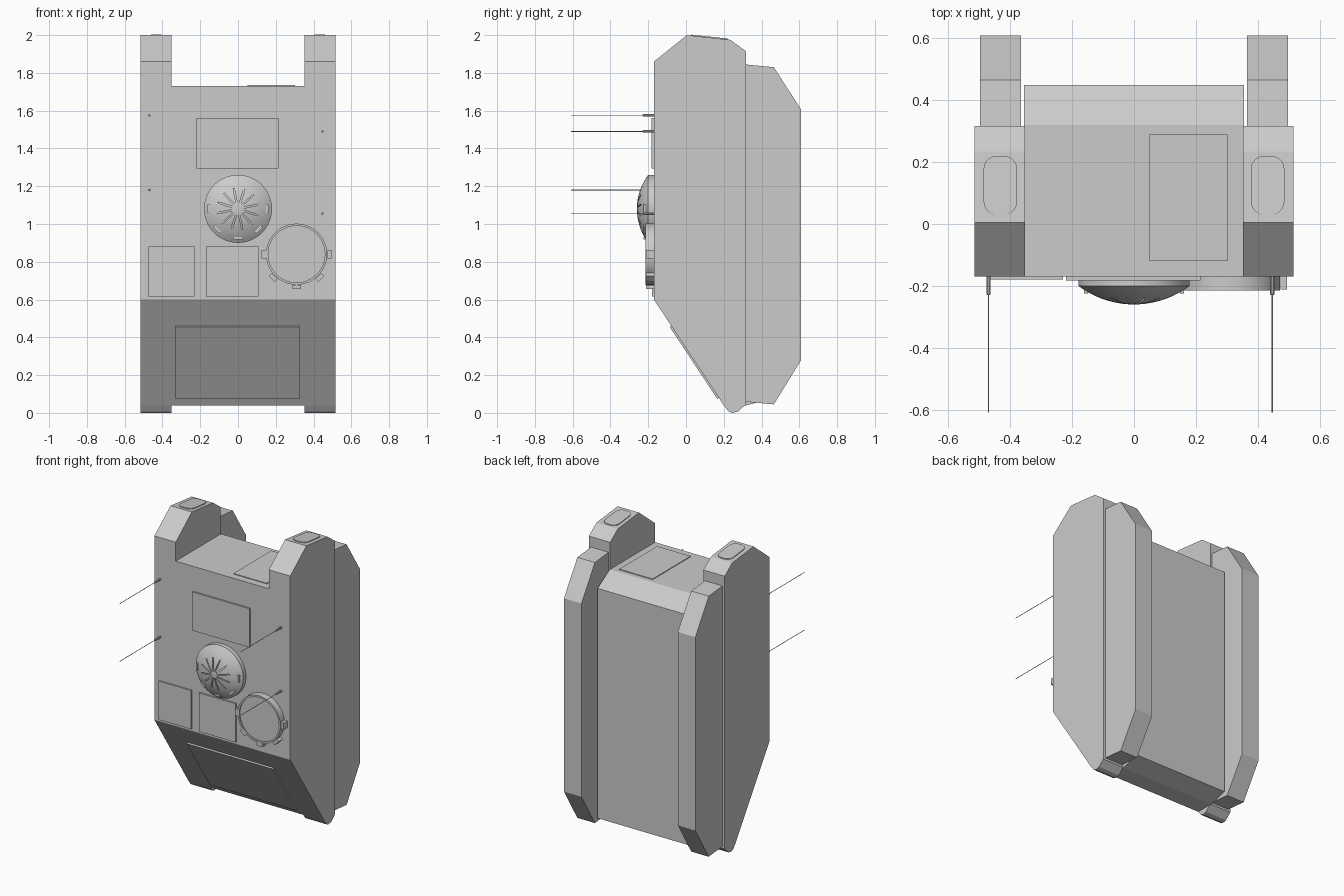
import bpy, bmesh
from math import sin, cos, pi, atan2, sqrt
from mathutils import Matrix, Vector

if "Cube" in bpy.data.objects:
    bpy.data.objects.remove(bpy.data.objects["Cube"])


def finish(name, bm, smooth=False):
    bmesh.ops.recalc_face_normals(bm, faces=bm.faces[:])
    me = bpy.data.meshes.new(name)
    bm.to_mesh(me)
    bm.free()
    ob = bpy.data.objects.new(name, me)
    bpy.context.collection.objects.link(ob)
    if smooth:
        bpy.ops.object.select_all(action='DESELECT')
        ob.select_set(True)
        bpy.context.view_layer.objects.active = ob
        bpy.ops.object.shade_smooth_by_angle(angle=0.6)
    return ob


def prism(name, pts, vec):
    """Extrude a closed polygon of 3D points along vec."""
    bm = bmesh.new()
    f = bm.faces.new([bm.verts.new(p) for p in pts])
    new = bmesh.ops.extrude_face_region(bm, geom=[f])['geom']
    bmesh.ops.translate(bm, vec=vec, verts=[v for v in new if isinstance(v, bmesh.types.BMVert)])
    # keep the starting cap so the solid is closed
    if not all(e.is_manifold for e in bm.edges):
        bmesh.ops.holes_fill(bm, edges=bm.edges[:], sides=0)
    return finish(name, bm)


def side_profile(name, yz, x0, x1):
    return prism(name, [(x0, y, z) for y, z in yz], (x1 - x0, 0, 0))


def add_box(bm, size, mat):
    bmesh.ops.create_cube(bm, size=1, matrix=mat @ Matrix.Diagonal((*size, 1)))


def box(name, x0, x1, y0, y1, z0, z1):
    bm = bmesh.new()
    add_box(bm, (x1 - x0, y1 - y0, z1 - z0),
            Matrix.Translation(((x0 + x1) / 2, (y0 + y1) / 2, (z0 + z1) / 2)))
    return finish(name, bm)


def lathe(name, cx, cz, profile, n=48):
    """Spin (radius, y) points around a front-facing axis; zero radius ends close it."""
    bm = bmesh.new()
    vs = [bm.verts.new((cx + r, y, cz)) for r, y in profile]
    es = [bm.edges.new(p) for p in zip(vs, vs[1:])]
    bmesh.ops.spin(bm, geom=vs + es, cent=(cx, 0, cz), axis=(0, 1, 0), angle=2 * pi, steps=n)
    bmesh.ops.remove_doubles(bm, verts=bm.verts[:], dist=1e-5)
    return finish(name, bm, True)


def radial(cx, cz, a, r, y):
    """Frame whose local x points outwards at angle a around a front-facing axis."""
    return Matrix.Translation((cx, y, cz)) @ Matrix.Rotation(-a, 4, 'Y') @ Matrix.Translation((r, 0, 0))


def clips(name, cx, cz, r, y0, y1, size):
    bm = bmesh.new()
    for k in range(5):
        add_box(bm, (size[0], y1 - y0, size[1]), radial(cx, cz, -k * pi / 4, r, (y0 + y1) / 2))
    finish(name, bm)


# Central body
side_profile("centre_body", [(-0.17, 0.6), (-0.17, 1.73), (0.32, 1.73), (0.45, 1.65), (0.45, 0.075),
                             (0.32, 0.04), (0.2, 0.04)], -0.355, 0.355)

# Side towers, rear rails and rounded top caps
tower = [(-0.17, 0.6), (-0.17, 1.86), (0.005, 2.0), (0.235, 1.975), (0.317, 1.915),
         (0.317, 0.045), (0.275, 0.007), (0.245, 0.0), (0.225, 0.008), (0.2, 0.04)]
rail = [(0.31, 1.845), (0.465, 1.83), (0.61, 1.605), (0.61, 0.28), (0.465, 0.045), (0.31, 0.06)]
tilt = atan2(-0.025, 0.23)
for s, side in ((-1, "left"), (1, "right")):
    side_profile(side + "_tower", tower, s * 0.353, s * 0.515)
    side_profile(side + "_rear_rail", rail, s * 0.365, s * 0.498)
    pts = []
    for qx, qy, a0 in ((1, 1, 0), (-1, 1, 1), (-1, -1, 2), (1, -1, 3)):
        for i in range(6):
            a = (a0 + i / 5) * pi / 2
            y = 0.125 + qy * 0.053 + 0.042 * sin(a)
            pts.append((s * 0.432 + qx * 0.012 + 0.042 * cos(a), y, 2.0 + (y - 0.005) * tilt - 0.012))
    prism(side + "_top_cap", pts, (0, 0, 0.017))

# Flat panels on the front and the top hatch
box("upper_panel", -0.22, 0.215, -0.182, -0.16, 1.295, 1.56)
box("lower_left_panel", -0.475, -0.23, -0.18, -0.16, 0.615, 0.88)
box("lower_middle_panel", -0.17, 0.108, -0.18, -0.16, 0.615, 0.88)
box("top_hatch", 0.05, 0.303, -0.12, 0.29, 1.72, 1.735)

# Panel on the sloped lower front
slope = Vector((0.37, -0.56)).normalized()
out = Vector((slope.y, -slope.x))
corners = []
for z, off in ((0.46, -0.01), (0.46, 0.01), (0.08, 0.01), (0.08, -0.01)):
    y = -0.17 + (0.6 - z) * 0.37 / 0.56
    corners.append(Vector((y, z)) + out * off)
side_profile("slope_panel", [tuple(c) for c in corners], -0.33, 0.325)

# Domed vent with radial slots
R = 0.3
cap = [(0.18 * (1 - i / 10), 0) for i in range(11)]
cap = [(r, -0.26 + R - sqrt(R * R - r * r)) for r, _ in cap]
dome = lathe("vent_dome", 0, 1.08, [(0, -0.16), (0.18, -0.16)] + cap)
bm = bmesh.new()
for k in range(12):
    m = radial(0, 1.08, (k + 0.4) * pi / 6, 0.068, -0.252) @ Matrix.Rotation(0.235, 4, 'Z')
    add_box(bm, (0.09, 0.02, 0.007), m)
cutter = finish("slot_cutter", bm)
cutter.hide_render = True
cutter.hide_viewport = False
mod = dome.modifiers.new("slots", 'BOOLEAN')
mod.operation = 'DIFFERENCE'
mod.solver = 'EXACT'
mod.object = cutter
bpy.context.view_layer.objects.active = dome
bpy.ops.object.modifier_apply(modifier="slots")
bpy.data.objects.remove(cutter)
clips("vent_clips", 0, 1.08, 0.155, -0.225, -0.19, (0.014, 0.045))

# Round canister port with raised rim
lathe("round_port", 0.31, 0.84, [(0, -0.16), (0.162, -0.16), (0.162, -0.215), (0.15, -0.215),
                                 (0.15, -0.207), (0, -0.207)])
clips("port_clips", 0.31, 0.84, 0.174, -0.212, -0.165, (0.022, 0.045))

# Four thin antennae with thicker sockets
for i, (x, z) in enumerate(((-0.47, 1.575), (-0.47, 1.18), (0.447, 1.49), (0.447, 1.055))):
    lathe(f"antenna_{i + 1}", x, z, [(0, -0.16), (0.007, -0.16), (0.007, -0.228), (0.002, -0.23),
                                     (0.002, -0.61), (0, -0.61)], 10)
